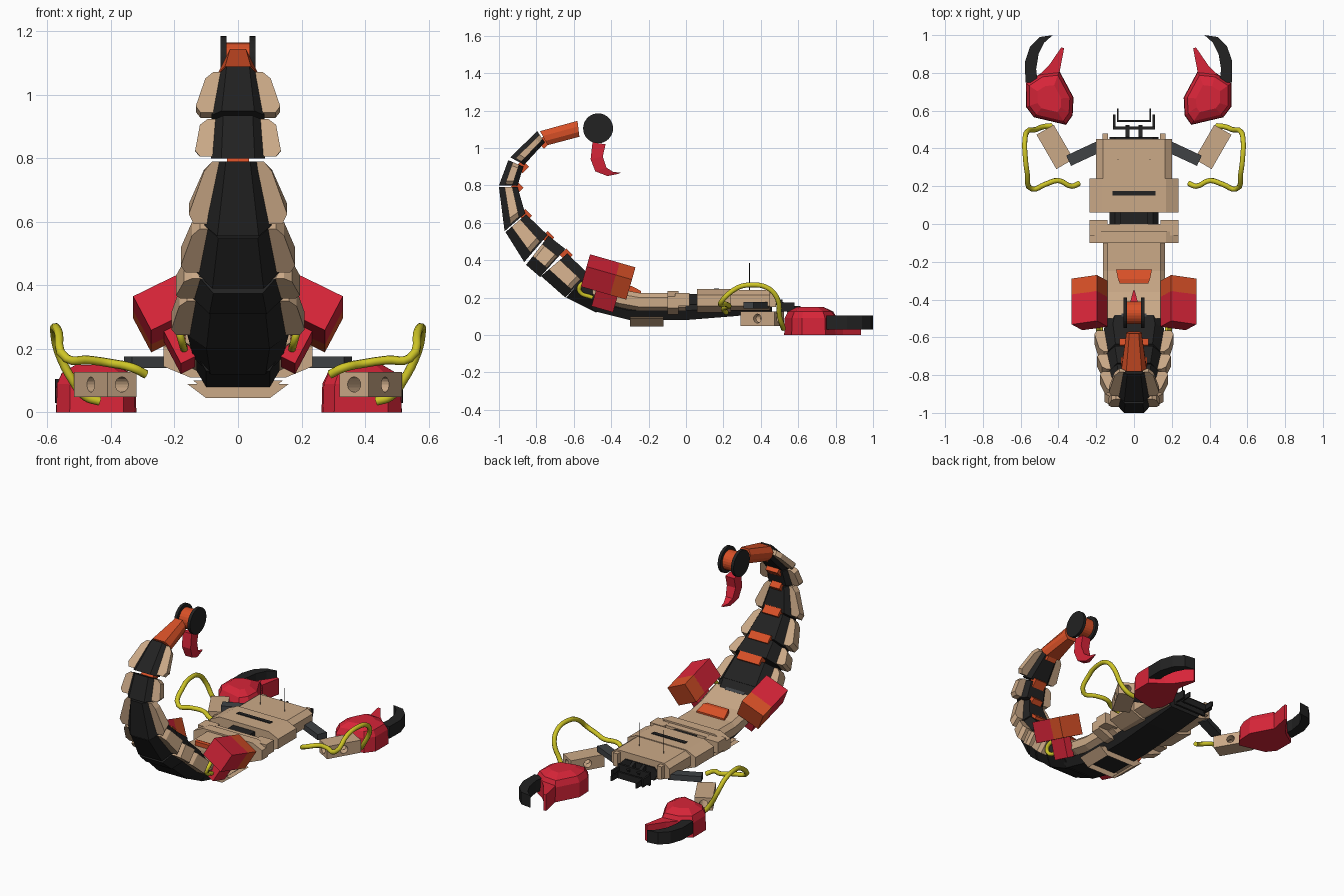
import bpy, bmesh
from math import radians, sin, cos, pi
from mathutils import Vector, Matrix

cube = bpy.data.objects.get("Cube")
if cube:
    bpy.data.objects.remove(cube, do_unlink=True)


def material(name, *rgb):
    m = bpy.data.materials.new(name)
    m.use_nodes = True
    m.diffuse_color = (*rgb, 1)
    m.node_tree.nodes["Principled BSDF"].inputs["Base Color"].default_value = (*rgb, 1)
    return m


TAN = material("tan", .60, .40, .245)
BLACK = material("black", .016, .016, .016)
RED = material("red", .68, .018, .04)
ORANGE = material("orange", .68, .08, .02)
YELLOW = material("yellow", .62, .56, .02)
GREY = material("dark grey", .05, .055, .06)


def finish(name, bm, mat):
    bmesh.ops.recalc_face_normals(bm, faces=bm.faces)
    me = bpy.data.meshes.new(name)
    bm.to_mesh(me)
    bm.free()
    me.materials.append(mat)
    ob = bpy.data.objects.new(name, me)
    bpy.context.collection.objects.link(ob)
    return ob


def loft(name, rings, mat):
    bm = bmesh.new()
    vs = [[bm.verts.new(p) for p in r] for r in rings]
    n = len(vs[0])
    for a, b in zip(vs, vs[1:]):
        for i in range(n):
            bm.faces.new((a[i], a[(i + 1) % n], b[(i + 1) % n], b[i]))
    bm.faces.new(vs[0])
    bm.faces.new(vs[-1])
    return finish(name, bm, mat)


def box(name, centre, size, mat, rot=Matrix()):
    bm = bmesh.new()
    m = Matrix.Translation(centre) @ rot @ Matrix.Diagonal((*size, 1))
    bmesh.ops.create_cube(bm, size=1, matrix=m)
    return finish(name, bm, mat)


def cylinder(name, centre, r, depth, mat, rot, sides=24):
    bm = bmesh.new()
    bmesh.ops.create_cone(bm, cap_ends=True, segments=sides, radius1=r, radius2=r,
                          depth=depth, matrix=Matrix.Translation(centre) @ rot)
    return finish(name, bm, mat)


def section(half, y, dz=0):
    """Mirrored cross-section across the body, from a half profile."""
    return ([(x, y, z + dz) for x, z in half] +
            [(-x, y, z + dz) for x, z in reversed(half)])


def plate(name, pts, z0, z1, mat):
    return loft(name, [[(x, y, z) for x, y in pts] for z in (z0, z1)], mat)


def hose(name, pts, r):
    cu = bpy.data.curves.new(name, 'CURVE')
    cu.dimensions = '3D'
    cu.bevel_depth, cu.bevel_resolution, cu.resolution_u = r, 2, 4
    cu.use_fill_caps = True
    sp = cu.splines.new('BEZIER')
    sp.bezier_points.add(len(pts) - 1)
    for bp, p in zip(sp.bezier_points, pts):
        bp.co = p
        bp.handle_left_type = bp.handle_right_type = 'AUTO'
    cu.materials.append(YELLOW)
    ob = bpy.data.objects.new(name, cu)
    bpy.context.collection.objects.link(ob)


def rot(deg, axis):
    return Matrix.Rotation(radians(deg), 4, axis)


# Body shells
wide = [(.17, .245), (.235, .215), (.235, .155), (.15, .12)]
slim = [(.165, .24), (.2, .215), (.2, .155), (.13, .13)]
loft("front_shell", [section(wide, y) for y in (.06, .24)], TAN)
loft("front_shell_nose", [section(slim, y) for y in (.24, .45)], TAN)
loft("rear_shell_collar", [section(wide, y, -.01) for y in (-.1, -.04)], TAN)
hull = [(.14, .225), (.165, .2), (.165, .15), (.12, .125)]
loft("rear_shell", [section(hull, .0), section(hull, -.25),
                    section(hull, -.36, .02), section(hull, -.5, .07)], TAN)
loft("belly_plate", [section([(.16, .09), (.1, .045), (.09, .055), (.14, .1)], y)
                     for y in (-.3, -.12)], TAN)
belly = [(.1, .16), (.13, .13), (.1, .08)]
loft("underbelly", [section(belly, -.5, .05), section(belly, -.3), section(belly, 0),
                    section(belly, .25, .02), section(belly, .46, .04)], BLACK)
box("waist_link", (0, .015, .175), (.15, .12, .09), BLACK)
box("shell_slot", (0, .163, .244), (.23, .025, .01), BLACK)
loft("back_vent", [section([(.095, .225), (.095, .235)], -.24),
                   section([(.085, .225), (.085, .262)], -.29),
                   section([(.075, .225), (.075, .262)], -.315)], ORANGE)

# Mouth bars
box("mouth_plate", (0, .508, .15), (.22, .014, .08), BLACK)
box("mouth_bar", (0, .545, .14), (.18, .012, .04), BLACK)

# Tail segments: outer start, outer end, inner end, inner start, half widths
tail = [
    ((-.48, .12), (-.64, .2), (-.53, .33), (-.46, .27), .14, .16),
    ((-.645, .2), (-.775, .315), (-.635, .435), (-.525, .33), .16, .14),
    ((-.78, .31), (-.855, .375), (-.735, .53), (-.645, .46), .145, .125),
    ((-.865, .39), (-.965, .55), (-.855, .645), (-.74, .535), .13, .1),
    ((-.97, .555), (-1, .79), (-.9, .79), (-.86, .65), .105, .062),
    ((-1, .8), (-.95, .935), (-.87, .9), (-.9, .8), .085, .075),
    ((-.94, .95), (-.795, 1.09), (-.755, 1.03), (-.865, .91), .083, .058)]


def tail_ring(o, i, w):
    o, i = Vector((0, *o)), Vector((0, *i))
    half = [(.62, 0), (1, .35), (1, .7), (.7, 1)]
    pts = [(w * k, o.lerp(i, t)) for k, t in half]
    return ([Vector((x, 0, 0)) + p for x, p in pts] +
            [Vector((-x, 0, 0)) + p for x, p in reversed(pts)])


for n, (o0, o1, i1, i0, w0, w1) in enumerate(tail):
    loft(f"tail_segment_{n}", [tail_ring(o0, i0, w0), tail_ring(o1, i1, w1)], BLACK)
    a, b, c, d = (Vector((0, *p)) for p in (o0, o1, i1, i0))
    if n:
        # Side armour and the inner joint strip
        for side, s in (("left", 1), ("right", -1)):
            rings = []
            for u, w, grow in ((.05, w0, .035), (.2, w0, .05), (.85, w1, .045), (1, w1, .02)):
                p, q = a.lerp(b, u), d.lerp(c, u)
                lo, hi = p.lerp(q, .3), p.lerp(q, .72)
                ix, ox = Vector((s * w * .8, 0, 0)), Vector((s * (w + grow), 0, 0))
                rings.append([lo + ix, lo + ox, hi + ox, hi + ix])
            loft(f"{side}_tail_armour_{n}", rings, TAN)
        mid = (d.lerp(c, .97) + b.lerp(c, .9)) / 2
        box(f"tail_joint_{n}", mid, (w1 * 1.1, .05, .05), ORANGE, rot(45, 'X'))
box("tail_root", (0, -.53, .29), (.13, .1, .05), GREY, rot(-30, 'X'))
loft("tail_tip", [tail_ring((-.78, 1.09), (-.74, 1.015), .066),
                  tail_ring((-.58, 1.145), (-.57, 1.06), .04)], ORANGE)

# Tail wheel and stinger
hub = Vector((0, -.47, 1.105))
cylinder("tail_hub", hub, .06, .08, ORANGE, rot(90, 'Y'))
for side, s in (("left", 1), ("right", -1)):
    cylinder(f"{side}_tail_disc", hub + Vector((s * .046, 0, 0)), .08, .018, BLACK, rot(90, 'Y'), 32)
spine = [((-.5, 1.03), (-.43, 1.02), .03), ((-.51, .94), (-.445, .955), .03),
         ((-.485, .875), (-.425, .895), .024), ((-.42, .85), (-.39, .872), .014),
         ((-.36, .862), (-.35, .868), .003)]
loft("stinger", [[(w, *o), (w, *i), (-w, *i), (-w, *o)] for o, i, w in spine], RED)

# Paired parts
palm = [(.573, .745), (.49, .80), (.395, .81), (.32, .67), (.325, .575), (.36, .525), (.53, .565), (.572, .62)]
finger = [(.50, .79), (.45, .84), (.385, .935), (.37, .93), (.395, .8), (.43, .76)]
pincer = [(.575, .75), (.577, .86), (.55, .94), (.50, .99), (.43, 1), (.475, .96), (.505, .9), (.518, .82), (.51, .75)]
arm_hose = [(.29, .215, .12), (.33, .20, .14), (.40, .23, .155), (.47, .21, .165),
            (.54, .185, .17), (.565, .27, .25), (.575, .35, .268), (.578, .44, .25),
            (.565, .49, .19), (.52, .5, .1), (.48, .515, .05), (.435, .52, .035)]
tail_hose = [(.18, -.5, .29), (.19, -.56, .27), (.18, -.57, .235), (.17, -.5, .2)]

for side, s in (("left", 1), ("right", -1)):
    def at(x, y, z):
        return Vector((s * x, y, z))

    # Head details
    box(f"{side}_cheek", at(.152, .465, .19), (.03, .03, .08), TAN)
    cylinder(f"{side}_antenna", at(.085, .34, .31), .002, .15, BLACK, Matrix(), 6)
    box(f"{side}_mouth_prong", at(.104, .545, .15), (.012, .07, .05), BLACK)
    box(f"{side}_inner_prong", at(.086, .58, .14), (.008, .065, .03), BLACK)
    box(f"{side}_mouth_link", at(.035, .485, .175), (.02, .07, .03), BLACK, rot(-25, 'X'))
    box(f"{side}_collar_tab", at(.188, -.02, .19), (.094, .08, .07), TAN)

    # Arm with a drilled forearm
    box(f"{side}_upper_arm", at(.26, .375, .158), (.19, .06, .035), GREY, rot(-s * 25, 'Z'))
    turn, mid = rot(-s * 30, 'Z'), at(.418, .408, .088)
    arm = box(f"{side}_forearm", mid, (.105, .21, .078), TAN, turn)
    for axis in 'XY':
        drill = cylinder("drill", mid, .024, .3, TAN, turn @ rot(90, axis), 16)
        drill.hide_render = True
        mod = arm.modifiers.new("hole", 'BOOLEAN')
        mod.object, mod.solver = drill, 'EXACT'
        dg = bpy.context.evaluated_depsgraph_get()
        cut = bpy.data.meshes.new_from_object(arm.evaluated_get(dg))
        arm.modifiers.clear()
        arm.data = cut
        bpy.data.objects.remove(drill, do_unlink=True)
    hose(f"{side}_arm_hose", [at(*p) for p in arm_hose], .014)
    hose(f"{side}_tail_hose", [at(*p) for p in tail_hose], .012)

    # Claw, the left one set slightly further in
    shift = -.057 if s > 0 else 0
    rings = []
    for z, k in ((0, 1), (.09, .98), (.125, .85), (.15, .5)):
        rings.append([at(.45 + (x - .45) * k + shift, .66 + (y - .66) * k, z) for x, y in palm])
    loft(f"{side}_claw_palm", rings, RED)
    plate(f"{side}_claw_finger", [(s * (x + shift), y) for x, y in finger], 0, .1, RED)
    plate(f"{side}_claw_pincer", [(s * (x + shift), y) for x, y in pincer], .03, .105, BLACK)

    # Shoulder pods on the rear
    tilt = rot(-16, 'X') @ rot(s * 27, 'Y')
    pod = at(.235, -.415, .31)
    for name, off, length, mat in (("pod", -.045, .165, RED), ("pod_nose", .08, .09, ORANGE)):
        box(f"{side}_{name}", pod + tilt.to_3x3() @ Vector((0, off, 0)), (.15, length, .125), mat, tilt)
    box(f"{side}_pod_bracket", at(.185, -.43, .2), (.05, .12, .12), RED, rot(-16, 'X') @ rot(s * 27, 'Y'))
